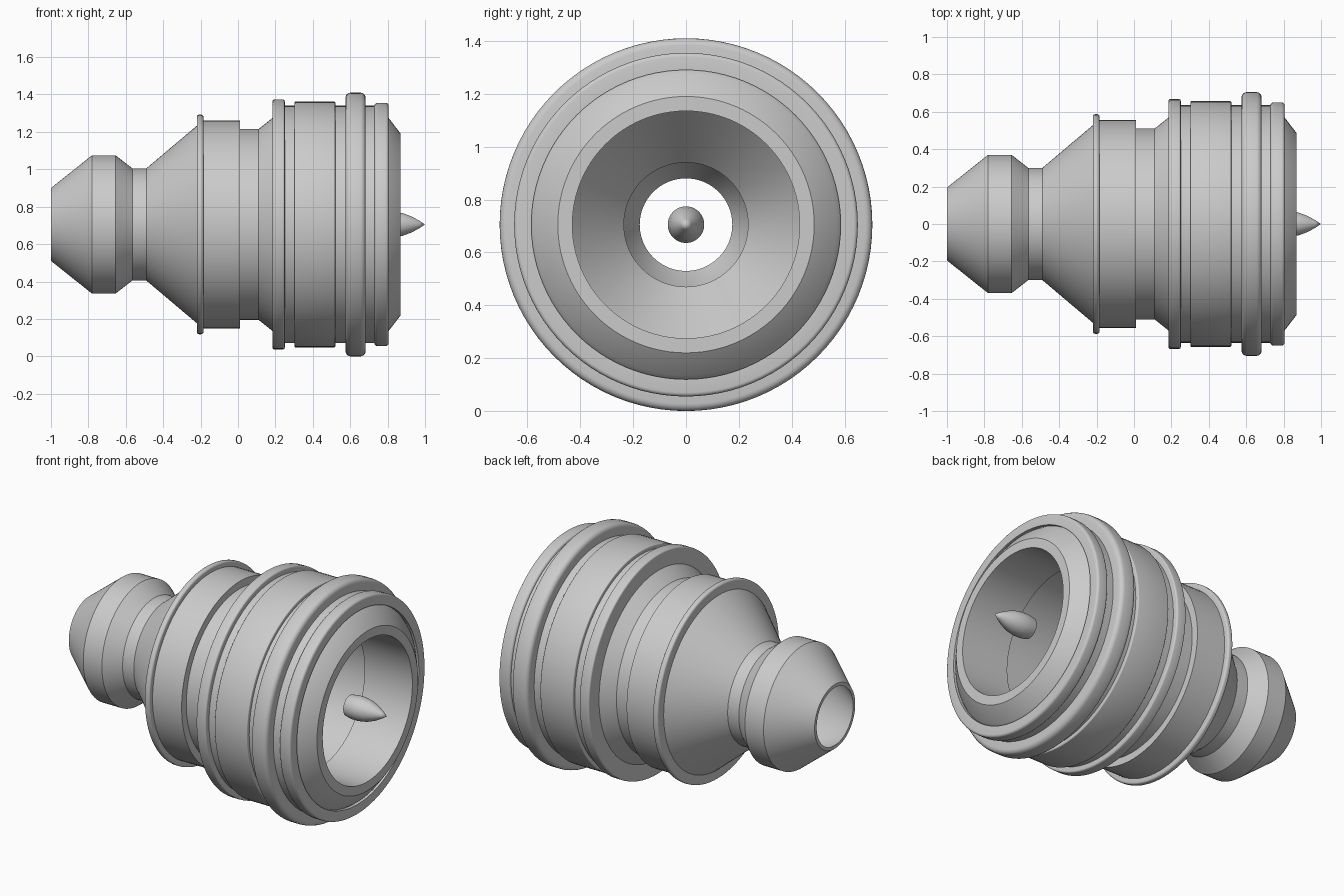
import bpy, bmesh, math

AXIS_Z = 0.705
SEGMENTS = 96

cube = bpy.data.objects.get("Cube")
if cube:
    bpy.data.objects.remove(cube, do_unlink=True)

# Single plain metal colour
grey = bpy.data.materials.new("plain grey")
grey.use_nodes = True
grey.diffuse_color = (0.6, 0.6, 0.6, 1)
grey.node_tree.nodes["Principled BSDF"].inputs["Base Color"].default_value = (0.6, 0.6, 0.6, 1)


def lathe(name, profile, closed=True):
    """Spin (x, radius) points around the long horizontal axis."""
    bm = bmesh.new()
    pts = [bm.verts.new((x, 0, r)) for x, r in profile]
    edges = [bm.edges.new(pair) for pair in zip(pts, pts[1:])]
    if closed:
        edges.append(bm.edges.new((pts[-1], pts[0])))
    bmesh.ops.spin(bm, geom=pts + edges, cent=(0, 0, 0), axis=(1, 0, 0),
                   angle=math.tau, steps=SEGMENTS, use_duplicate=False)
    bmesh.ops.remove_doubles(bm, verts=bm.verts, dist=0.0001)
    bmesh.ops.recalc_face_normals(bm, faces=bm.faces)
    mesh = bpy.data.meshes.new(name)
    bm.to_mesh(mesh)
    bm.free()
    mesh.materials.append(grey)
    obj = bpy.data.objects.new(name, mesh)
    obj.location.z = AXIS_Z
    bpy.context.collection.objects.link(obj)
    bpy.ops.object.select_all(action='DESELECT')
    obj.select_set(True)
    bpy.context.view_layer.objects.active = obj
    bpy.ops.object.shade_smooth_by_angle(angle=math.radians(30))
    return obj


def collar(name, x0, x1, inner, outer, fillet):
    """Ring band with both outer corners rounded."""
    profile = [(x1, inner), (x0, inner)]
    for cx, start in ((x0 + fillet, math.pi), (x1 - fillet, math.pi / 2)):
        for i in range(5):
            a = start - i * math.pi / 8
            profile.append((cx + fillet * math.cos(a),
                            outer - fillet + fillet * math.sin(a)))
    lathe(name, profile)


# Hollow housing: outside from tail to mouth, then back along the bore
outside = [(-1, 0.195), (-0.78, 0.37), (-0.655, 0.37), (-0.565, 0.3),
           (-0.49, 0.3), (-0.2, 0.545), (-0.2, 0.555), (0.01, 0.555),
           (0.01, 0.51), (0.11, 0.51), (0.2, 0.582), (0.2, 0.635),
           (0.785, 0.635), (0.785, 0.585), (0.805, 0.57), (0.87, 0.485)]
bore = [(0.87, 0.43), (0.55, 0.43), (0.55, 0.45), (-0.25, 0.45),
        (-0.5, 0.235), (-0.58, 0.235), (-0.67, 0.3), (-0.77, 0.3), (-1, 0.175)]
lathe("housing", outside + bore)

# Raised bands around the housing
collar("rear_bead", -0.22, -0.185, 0.5, 0.587, 0.012)
collar("shoulder_collar", 0.185, 0.25, 0.56, 0.668, 0.01)
collar("middle_band", 0.302, 0.52, 0.6, 0.657, 0.006)
collar("main_ring", 0.575, 0.682, 0.6, 0.705, 0.027)
collar("front_collar", 0.73, 0.805, 0.585, 0.65, 0.015)

# Pointed centre spike, closed at the back
lathe("centre_spike", [(0.75, 0), (0.75, 0.062), (0.79, 0.069), (0.83, 0.069),
                       (0.88, 0.061), (0.93, 0.042), (0.97, 0.02), (1, 0)],
      closed=False)
